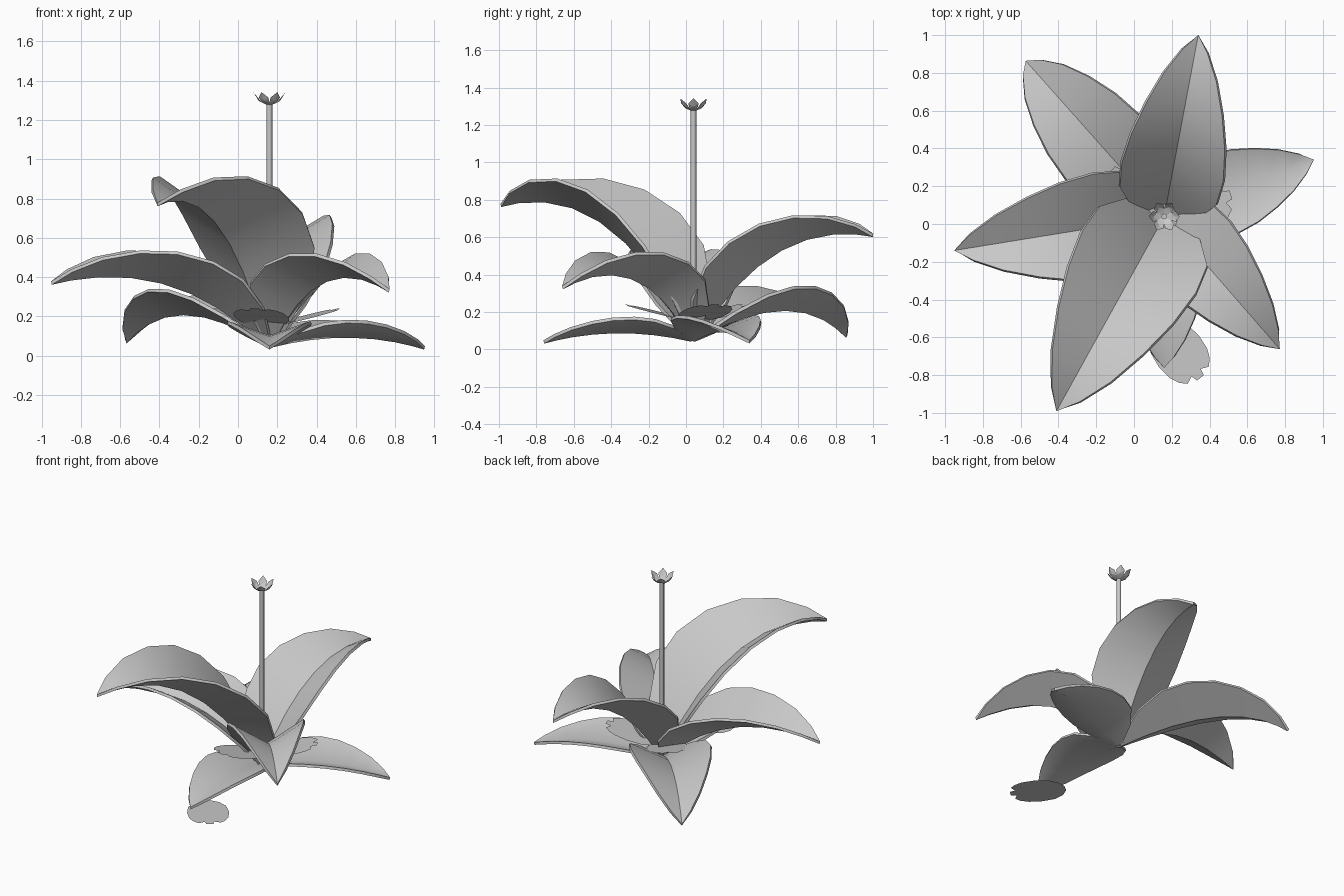
import bpy, bmesh, math
from mathutils import Vector

if "Cube" in bpy.data.objects:
    bpy.data.objects.remove(bpy.data.objects["Cube"])

CX, CY = 0.16, 0.04          # where the plant grows

grey = bpy.data.materials.new("plain_grey")
grey.diffuse_color = (0.58, 0.58, 0.58, 1)
grey.use_nodes = True
grey.node_tree.nodes["Principled BSDF"].inputs["Base Color"].default_value = grey.diffuse_color


def finish(name, bm, smooth=None, thickness=0):
    """Turn a bmesh into a named object."""
    mesh = bpy.data.meshes.new(name)
    bm.to_mesh(mesh)
    bm.free()
    mesh.materials.append(grey)
    ob = bpy.data.objects.new(name, mesh)
    bpy.context.collection.objects.link(ob)
    bpy.ops.object.select_all(action='DESELECT')
    ob.select_set(True)
    bpy.context.view_layer.objects.active = ob
    if thickness:
        mod = ob.modifiers.new("thickness", 'SOLIDIFY')
        mod.thickness = thickness
        mod.offset = 0
        bpy.ops.object.modifier_apply(modifier=mod.name)
    if smooth:
        bpy.ops.object.shade_smooth_by_angle(angle=math.radians(smooth))
    return ob


# relative half width along a leaf
WIDTH = [(0, .12), (.12, .66), (.25, .95), (.38, 1), (.52, .92),
         (.66, .75), (.80, .52), (.92, .25), (1, 0)]


def leaf(name, tip, bend, half_width, fold=30):
    """V-folded leaf arching from the crown to its tip."""
    fold = math.radians(fold)
    dx, dy = tip[0] - CX, tip[1] - CY
    length = math.hypot(dx, dy)
    along = Vector((dx / length, dy / length, 0))
    across = Vector((-along.y, along.x, 0))
    up = Vector((0, 0, 1))
    p0, p1, p2 = Vector((0.01, .05)), Vector(bend), Vector((length, tip[2]))
    bm = bmesh.new()
    rows = []
    for t, f in WIDTH:
        rib = p0 * (1 - t) ** 2 + p1 * 2 * t * (1 - t) + p2 * t * t
        tan = ((p1 - p0) * (1 - t) + (p2 - p1) * t).normalized()
        centre = Vector((CX, CY, 0)) + along * rib.x + up * rib.y
        normal = up * tan.x - along * tan.y
        w = half_width * f
        side, rise = across * w * math.cos(fold), normal * w * math.sin(fold)
        mid = bm.verts.new(centre)
        if w:
            rows.append((bm.verts.new(centre - side + rise), mid,
                         bm.verts.new(centre + side + rise)))
        else:
            rows.append((mid,) * 3)
    for a, b in zip(rows, rows[1:]):
        for i in (0, 1):
            quad = [a[i], b[i], b[i + 1], a[i + 1]]
            bm.faces.new(list(dict.fromkeys(quad)))
    bmesh.ops.recalc_face_normals(bm, faces=bm.faces)
    finish(name, bm, 40, 0.018)


# big leaves: tip, arch control point (distance, height), half width, fold
leaf("leaf_back", (.34, 1.0, .61), (.42, .72), .32)
leaf("leaf_back_left", (-.57, .86, .07), (.72, .37), .29, 26)
leaf("leaf_left", (-.95, -.14, .37), (.50, .53), .33)
leaf("leaf_front_left", (-.41, -.99, .77), (.50, .94), .40)
leaf("leaf_front_right", (.77, -.66, .33), (.38, .57), .285)
leaf("leaf_right", (.95, .34, .04), (.45, .155), .235, 19)
leaf("leaf_front", (.16, -.76, .04), (.42, .145), .225, 19)

# half outline of a small round leaf with a notched end
SMALL = [(0, .03), (.035, .09), (.10, .135), (.20, .15), (.29, .14),
         (.345, .115), (.38, .08), (.36, .035), (.40, .025)]


def small_leaf(name, base, angle, pitch, scale=1):
    ca, sa = math.cos(angle), math.sin(angle)
    outline = SMALL + [(s, -w) for s, w in reversed(SMALL)]
    bm = bmesh.new()
    vs = []
    for s, w in outline:
        s, w = s * scale, w * scale
        h = s * math.cos(pitch)
        vs.append(bm.verts.new((base[0] + h * ca - w * sa,
                                base[1] + h * sa + w * ca,
                                base[2] + s * math.sin(pitch))))
    bm.faces.new(vs)
    finish(name, bm)


# low rosette of small leaves, and one fallen on the ground
for i in range(3):
    a = math.radians(18 + 120 * i)
    small_leaf(f"rosette_leaf_{i + 1}",
               (CX + .01 * math.cos(a), CY + .01 * math.sin(a), .15),
               a, math.radians(14), .93)
small_leaf("fallen_leaf", (.125, -.535, 0), math.radians(-51), 0, .9)

# flower stalk
bm = bmesh.new()
bmesh.ops.create_cone(bm, cap_ends=True, segments=8, radius1=.015,
                      radius2=.015, depth=1.23)
bmesh.ops.translate(bm, verts=bm.verts, vec=(CX, CY, .06 + 1.23 / 2))
finish("flower_stalk", bm, 50)

# flower cup with six pointed petals
bm = bmesh.new()


def ring_vert(r, deg, z):
    a = math.radians(deg)
    return bm.verts.new((CX + r * math.cos(a), CY + r * math.sin(a), z))


inner = [ring_vert(.042, 60 * i - 30, 1.288) for i in range(6)]
bottom = bm.verts.new((CX, CY, 1.272))
for i in range(6):
    a, b = inner[i], inner[(i + 1) % 6]
    bm.faces.new((bottom, a, b))
    m = 60 * i
    l, r = ring_vert(.066, m - 25, 1.315), ring_vert(.066, m + 25, 1.315)
    c = ring_vert(.055, m, 1.298)
    tip = ring_vert(.082, m, 1.342)
    bm.faces.new((a, l, c))
    bm.faces.new((a, c, b))
    bm.faces.new((b, c, r))
    bm.faces.new((l, tip, c))
    bm.faces.new((c, tip, r))
bmesh.ops.recalc_face_normals(bm, faces=bm.faces)
finish("flower", bm)
